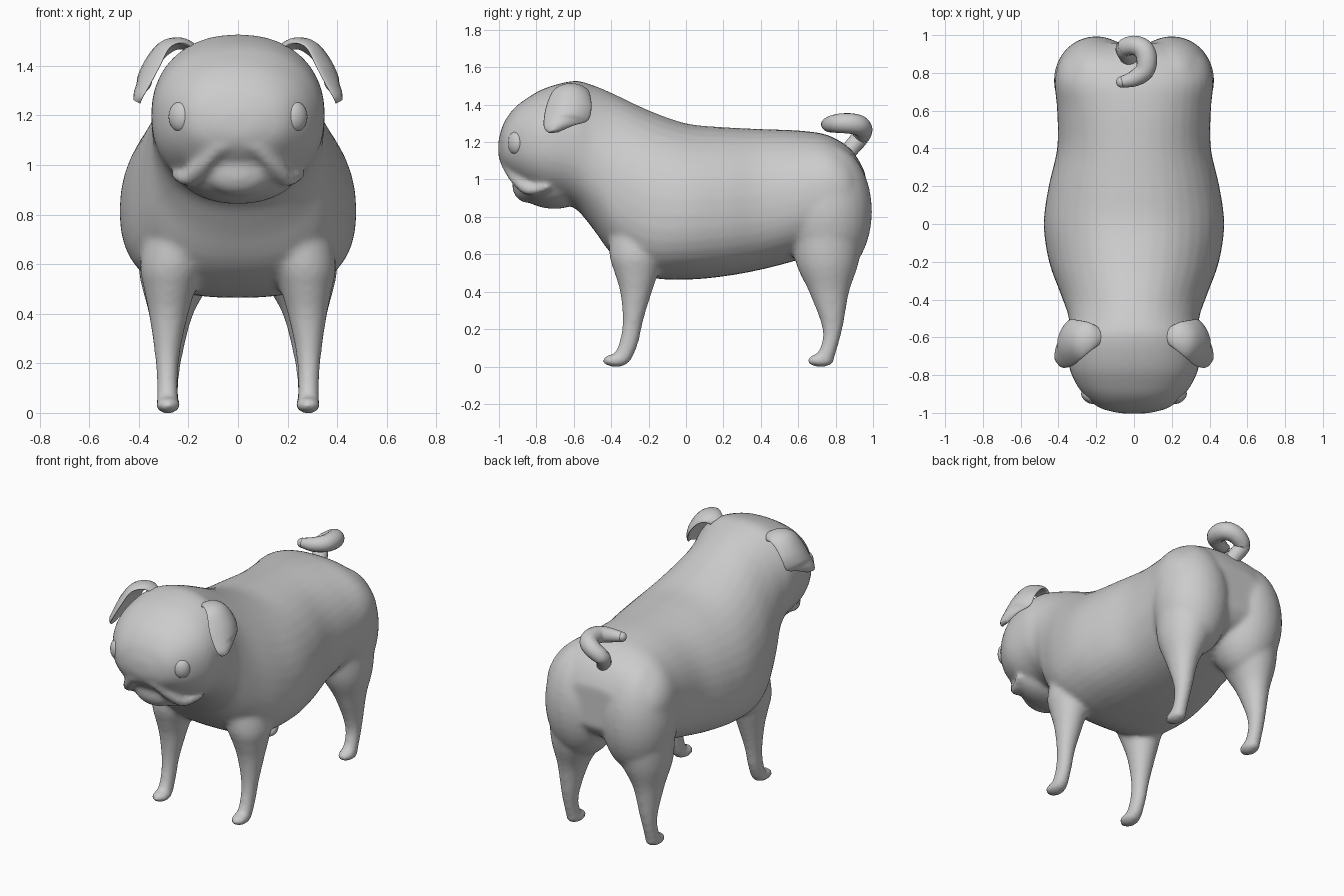
import bpy, bmesh, math
from mathutils import Vector, Matrix

if "Cube" in bpy.data.objects:
    bpy.data.objects.remove(bpy.data.objects["Cube"])


def spline(rows, steps):
    """Catmull-Rom interpolation through rows of numbers."""
    out, n = [], len(rows)
    for i in range(n - 1):
        p0, p1, p2, p3 = rows[max(i - 1, 0)], rows[i], rows[i + 1], rows[min(i + 2, n - 1)]
        for k in range(steps):
            t = k / steps
            out.append([0.5 * (2 * b + (c - a) * t + (2 * a - 5 * b + 4 * c - d) * t * t
                               + (3 * b - a - 3 * c + d) * t ** 3)
                        for a, b, c, d in zip(p0, p1, p2, p3)])
    return out + [list(rows[-1])]


def loft(bm, sections, n=28, power=2.0):
    """Skin closed superellipse rings: (centre, half axis, half axis, bend of first axis)."""
    rings = []
    for c, a, b, bend in sections:
        ring = []
        for i in range(n):
            t = 2 * math.pi * i / n
            u, v = math.cos(t), math.sin(t)
            u = math.copysign(abs(u) ** (2 / power), u)
            v = math.copysign(abs(v) ** (2 / power), v)
            ring.append(bm.verts.new(c + a * u + b * v + bend * (1 - u * u)))
        rings.append(ring)
    faces = [bm.faces.new(rings[0][::-1]), bm.faces.new(rings[-1])]
    for r, s in zip(rings, rings[1:]):
        for i in range(n):
            j = (i + 1) % n
            faces.append(bm.faces.new((r[i], r[j], s[j], s[i])))
    bmesh.ops.recalc_face_normals(bm, faces=faces)


def ellipsoid(bm, centre, radii, rot=Matrix()):
    m = Matrix.Translation(centre) @ rot.to_4x4() @ Matrix.Diagonal((*radii, 1))
    bmesh.ops.create_uvsphere(bm, u_segments=28, v_segments=18, radius=1, matrix=m)


def tube(bm, rows, steps=5):
    """Round tube along rows of (x, y, z, radius)."""
    pts = spline(rows, steps)
    secs = []
    for i, p in enumerate(pts):
        c = Vector(p[:3])
        d = (Vector(pts[min(i + 1, len(pts) - 1)][:3]) - Vector(pts[max(i - 1, 0)][:3])).normalized()
        a = d.cross(Vector((0.3, 0.2, 1))).normalized()
        secs.append((c, a * p[3], d.cross(a) * p[3], Vector()))
    loft(bm, secs, 16)
    ellipsoid(bm, pts[-1][:3], [pts[-1][3]] * 3)


def finish(bm, name):
    me = bpy.data.meshes.new(name)
    bm.to_mesh(me)
    bm.free()
    me.polygons.foreach_set("use_smooth", [True] * len(me.polygons))
    ob = bpy.data.objects.new(name, me)
    bpy.context.collection.objects.link(ob)
    return ob


# Head, neck and trunk: (y, top, bottom, half width, drop of the widest line)
TRUNK = [(-1.003, 1.21, 1.12, .07, 0), (-.975, 1.30, 1.06, .18, 0), (-.92, 1.38, 1.0, .25, 0),
         (-.85, 1.435, .95, .305, 0), (-.75, 1.49, .90, .345, 0), (-.6, 1.527, .85, .35, 0),
         (-.5, 1.505, .74, .345, .03), (-.38, 1.455, .585, .385, .09), (-.2, 1.37, .48, .45, .1),
         (0, 1.30, .465, .478, .07), (.2, 1.28, .482, .452, .06), (.4, 1.27, .518, .407, .05),
         (.6, 1.262, .57, .407, .03), (.75, 1.24, .62, .42, 0), (.86, 1.18, .67, .395, 0),
         (.92, 1.11, .71, .33, 0), (.96, 1.03, .77, .22, 0)]
body = bmesh.new()
loft(body, [(Vector((0, y, (t + b) / 2 - k)), Vector((w, 0, 0)), Vector((0, 0, (t - b) / 2)),
             Vector((0, 0, k))) for y, t, b, w, k in spline(TRUNK, 4)], 40, 2.25)

# Legs: (x, y, z, half width, half depth)
FRONT = [(.2, -.23, .92, .08, .08), (.235, -.25, .76, .13, .15), (.265, -.265, .6, .13, .145),
         (.275, -.265, .5, .105, .117), (.28, -.267, .4, .08, .086), (.285, -.283, .25, .053, .056),
         (.285, -.305, .13, .043, .052), (.283, -.345, .035, .045, .055)]
REAR = [(.22, .76, .82, .19, .2), (.245, .755, .57, .155, .172), (.27, .765, .4, .09, .108),
        (.28, .783, .22, .054, .058), (.283, .77, .12, .044, .046), (.283, .735, .035, .045, .055)]
for s in (-1, 1):
    for leg, foot_y in ((FRONT, -.375), (REAR, .72)):
        loft(body, [(Vector((s * x, y, z)), Vector((a, 0, 0)), Vector((0, b, 0)), Vector())
                    for x, y, z, a, b in spline(leg, 5)])
        ellipsoid(body, (s * .283, foot_y, .032), (.051, .075, .035))
    # Rounded thighs
    ellipsoid(body, (s * .2, .76, .83), (.225, .235, .36))
    # Upper lips
    tube(body, [(-s * .01, -.966, 1.108, .03), (s * .08, -.95, 1.07, .034),
                (s * .15, -.895, .99, .036), (s * .2, -.835, .945, .032), (s * .25, -.745, .96, .022)])
# Lower jaw and nose bump
ellipsoid(body, (0, -.73, .98), (.245, .2, .135), Matrix.Rotation(-.18, 3, 'X'))
ellipsoid(body, (0, -.85, .975), (.14, .08, .1))
ellipsoid(body, (0, -.985, 1.155), (.035, .022, .022))

# Blend everything into one smooth skin
body_ob = finish(body, "body")
rm = body_ob.modifiers.new("skin", 'REMESH')
rm.mode = 'VOXEL'
rm.voxel_size = .014
rm.use_smooth_shade = True
sm = body_ob.modifiers.new("relax", 'SMOOTH')
sm.factor = .5
sm.iterations = 11

# Curled tail
tail = bmesh.new()
tube(tail, [(0, .83, 1.10, .045), (-.03, .885, 1.17, .045), (-.05, .93, 1.225, .048),
            (0, .945, 1.265, .052), (.05, .923, 1.29, .055), (.068, .87, 1.30, .055),
            (.055, .81, 1.30, .051), (0, .77, 1.295, .043), (-.065, .752, 1.295, .03)])
finish(tail, "tail")

# Folded ears: front edge, back edge and outward bulge of each strip
EAR = [(.17, -.63, 1.47, .20, -.54, 1.46, .01), (.22, -.665, 1.495, .24, -.52, 1.47, .015),
       (.275, -.71, 1.475, .29, -.51, 1.44, .035), (.315, -.745, 1.40, .335, -.505, 1.38, .045),
       (.355, -.76, 1.325, .355, -.525, 1.315, .045), (.385, -.758, 1.275, .385, -.60, 1.29, .025),
       (.40, -.735, 1.25, .40, -.68, 1.255, .008)]
for s, side in ((-1, "left"), (1, "right")):
    ear = bmesh.new()
    rows = spline(EAR, 5)
    flip = Vector((s, 1, 1))
    secs = []
    for i, r in enumerate(rows):
        f, b = Vector(r[:3]), Vector(r[3:6])
        p, q = rows[max(i - 1, 0)], rows[min(i + 1, len(rows) - 1)]
        d = Vector(q[:3]) + Vector(q[3:6]) - Vector(p[:3]) - Vector(p[3:6])
        nrm = (b - f).cross(d).normalized()
        if nrm.x + nrm.z < 0:
            nrm.negate()
        secs.append(((f + b) / 2 * flip, (b - f) / 2 * flip, nrm * .015 * flip, nrm * r[6] * flip))
    loft(ear, secs, 24, 2.2)
    finish(ear, side + "_ear")
    # Bulging eye
    eye = bmesh.new()
    ellipsoid(eye, (s * .235, -.912, 1.195), (.05, .034, .06), Matrix.Rotation(s * .65, 3, 'Z'))
    finish(eye, side + "_eye")
